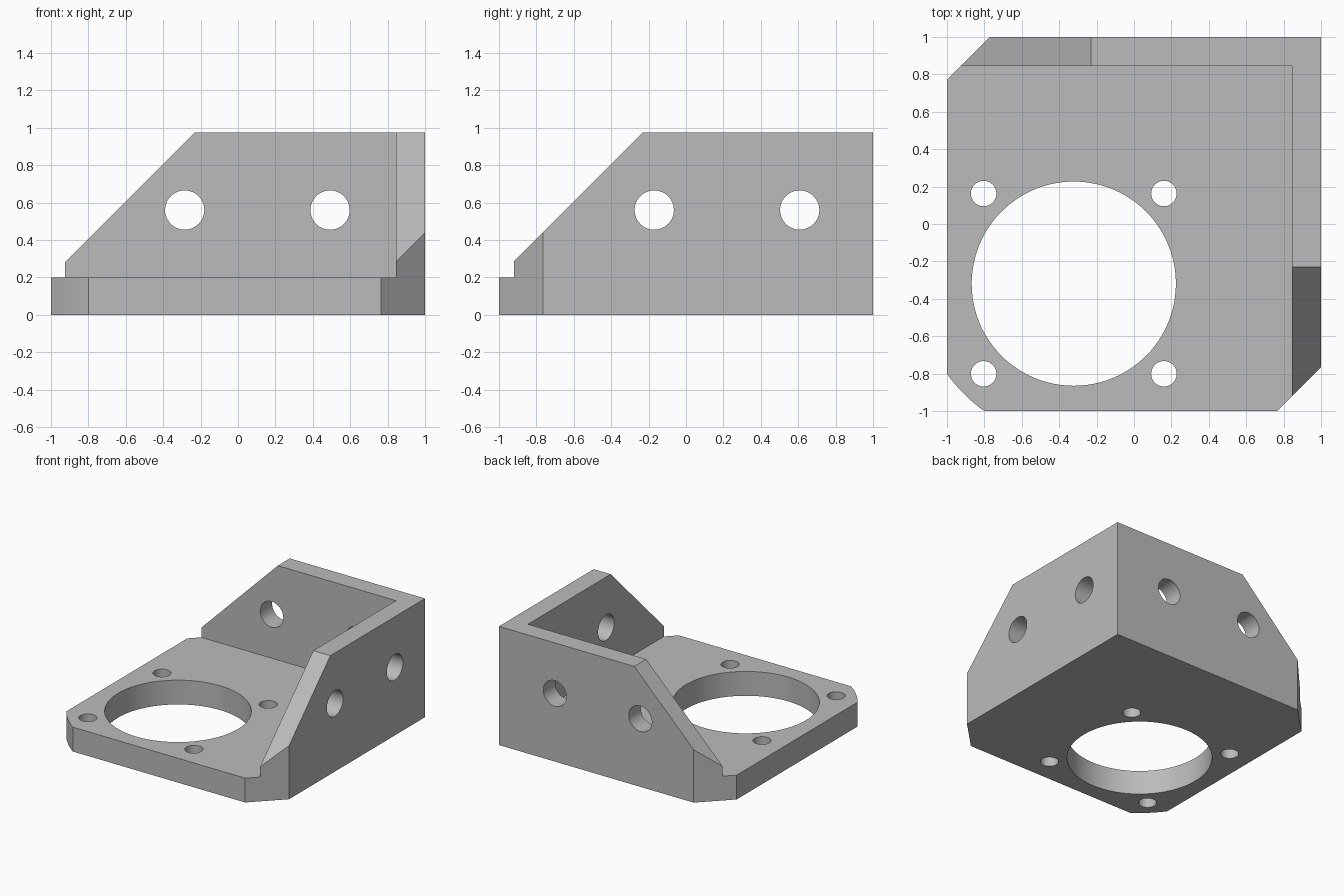
import bpy, bmesh
from math import sin, cos, atan2, hypot, pi
from mathutils import Matrix, Vector

if "Cube" in bpy.data.objects:
    bpy.data.objects.remove(bpy.data.objects["Cube"])

HEIGHT, PLATE, INNER = 0.975, 0.2, 0.845
BORE = Vector((-0.322, -0.319, 0))


def make_object(name, bm):
    bmesh.ops.recalc_face_normals(bm, faces=bm.faces)
    mesh = bpy.data.meshes.new(name)
    bm.to_mesh(mesh)
    bm.free()
    obj = bpy.data.objects.new(name, mesh)
    bpy.context.collection.objects.link(obj)
    return obj


def cut(target, cutter):
    """Subtract a cutter from the target and discard the cutter."""
    cutter.hide_render = True
    mod = target.modifiers.new("cut", 'BOOLEAN')
    mod.operation, mod.solver, mod.object = 'DIFFERENCE', 'EXACT', cutter
    bpy.context.view_layer.objects.active = target
    bpy.ops.object.modifier_apply(modifier=mod.name)
    bpy.data.objects.remove(cutter)


def drill(target, centre, radius, axis, depth, sides=48):
    bm = bmesh.new()
    turn = Vector((0, 0, 1)).rotation_difference(Vector(axis)).to_matrix().to_4x4()
    bmesh.ops.create_cone(bm, cap_ends=True, segments=sides, radius1=radius,
                          radius2=radius, depth=depth,
                          matrix=Matrix.Translation(centre) @ turn)
    cut(target, make_object("drill_cutter", bm))


# Footprint: chamfered corners, plus one corner rounded about the bore
outline = [(-1, 0.77), (-0.77, 1), (1, 1), (1, -0.765), (0.765, -1)]
start = atan2(-1 - BORE.y, -0.8 - BORE.x)
end = atan2(-0.8 - BORE.y, -1 - BORE.x)
radius = hypot(-0.8 - BORE.x, -1 - BORE.y)
for i in range(13):
    a = start + (end - start) * i / 12
    outline.append((max(-1, BORE.x + radius * cos(a)), max(-1, BORE.y + radius * sin(a))))

bm = bmesh.new()
base = bm.faces.new([bm.verts.new((x, y, 0)) for x, y in outline])
top = bmesh.ops.extrude_face_region(bm, geom=[base])["geom"]
bmesh.ops.translate(bm, vec=(0, 0, HEIGHT),
                    verts=[v for v in top if isinstance(v, bmesh.types.BMVert)])

# Sloped ends of the two walls
for normal in ((-1, 0, 1), (0, -1, 1)):
    res = bmesh.ops.bisect_plane(bm, geom=bm.verts[:] + bm.edges[:] + bm.faces[:],
                                 plane_co=(0, 0, 1.205), plane_no=normal, clear_outer=True)
    rim = [e for e in res["geom_cut"] if isinstance(e, bmesh.types.BMEdge)]
    bmesh.ops.edgeloop_fill(bm, edges=rim)
bracket = make_object("corner_bracket", bm)

# Hollow above the plate, leaving the back and left walls
bm = bmesh.new()
bmesh.ops.create_cube(bm, size=3, matrix=Matrix.Translation(
    (INNER - 1.5, INNER - 1.5, PLATE + 1.5)))
cut(bracket, make_object("hollow_cutter", bm))

# Large bore and four screw holes through the plate
drill(bracket, BORE, 0.546, (0, 0, 1), 0.8, 96)
for sx in (-1, 1):
    for sy in (-1, 1):
        drill(bracket, BORE + Vector((sx, sy, 0)) * 0.482, 0.068, (0, 0, 1), 0.8)

# Mounting holes through each wall
for x in (-0.285, 0.492):
    drill(bracket, (x, 0.92, 0.56), 0.105, (0, 1, 0), 0.4)
for y in (-0.17, 0.608):
    drill(bracket, (0.92, y, 0.56), 0.105, (1, 0, 0), 0.4)

# Single grey material
grey = bpy.data.materials.new("plain_grey")
grey.use_nodes = True
colour = (0.5, 0.5, 0.5, 1)
grey.diffuse_color = colour
grey.node_tree.nodes["Principled BSDF"].inputs["Base Color"].default_value = colour
bracket.data.materials.clear()
bracket.data.materials.append(grey)

bpy.ops.object.select_all(action='DESELECT')
bracket.select_set(True)
bpy.context.view_layer.objects.active = bracket
bpy.ops.object.shade_smooth_by_angle(angle=pi / 6)
